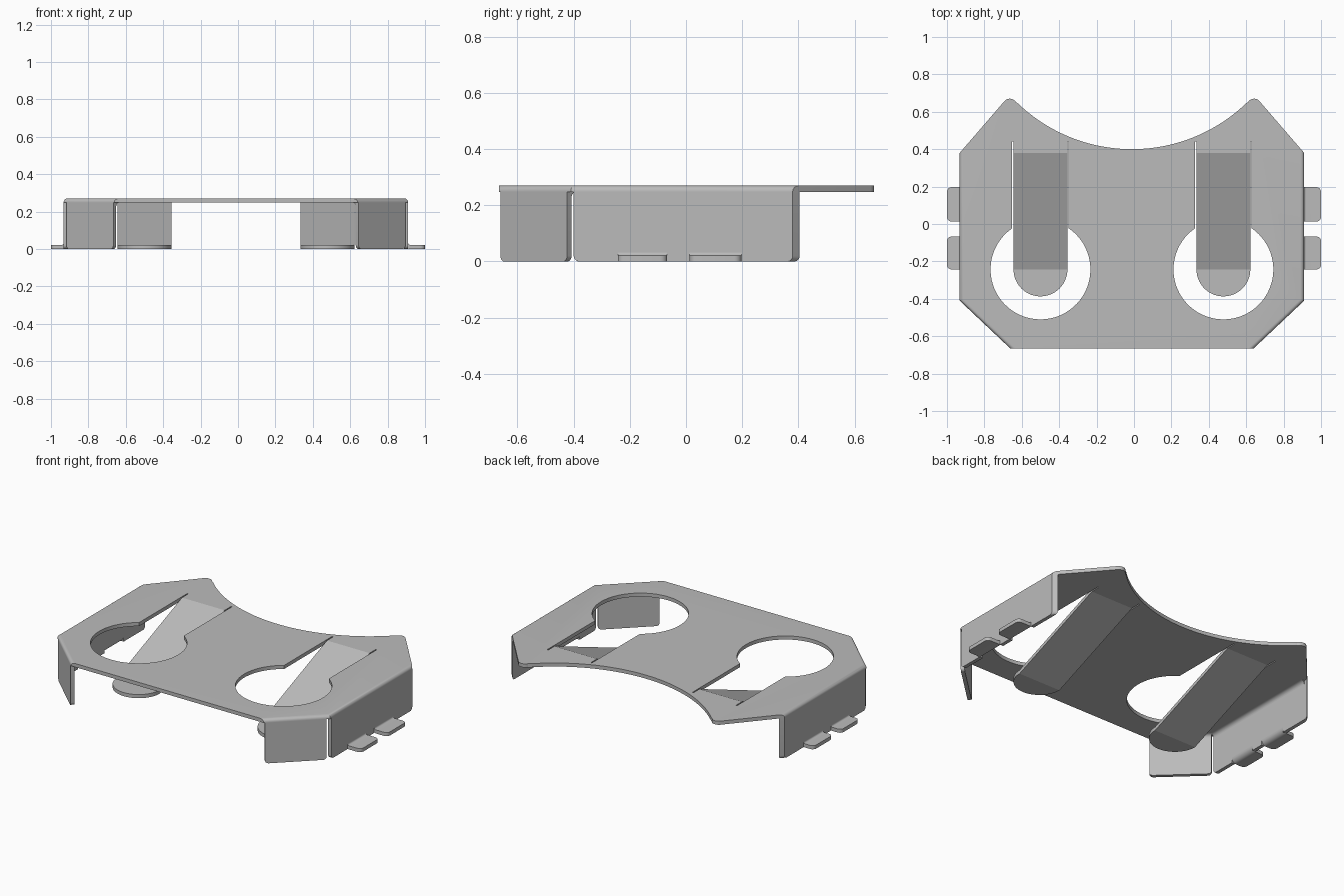
import bpy, bmesh, math
from mathutils import Vector as V

if "Cube" in bpy.data.objects:
    bpy.data.objects.remove(bpy.data.objects["Cube"], do_unlink=True)

CX, TOP, T = -0.011, 0.27, 0.022      # symmetry line, top height, sheet thickness
UNDER = TOP - T

metal = bpy.data.materials.new("grey metal")
metal.use_nodes = True
GREY = (0.5, 0.5, 0.5, 1)
metal.diffuse_color = GREY
metal.node_tree.nodes["Principled BSDF"].inputs["Base Color"].default_value = GREY


def arc(cx, cy, r, a0, a1, n):
    steps = [math.radians(a0 + (a1 - a0) * i / n) for i in range(n + 1)]
    return [(cx + r * math.cos(a), cy + r * math.sin(a)) for a in steps]


def finish(name, bm):
    bmesh.ops.recalc_face_normals(bm, faces=bm.faces)
    mesh = bpy.data.meshes.new(name)
    bm.to_mesh(mesh)
    bm.free()
    mesh.materials.append(metal)
    ob = bpy.data.objects.new(name, mesh)
    bpy.context.collection.objects.link(ob)
    return ob


def smooth(ob):
    bpy.ops.object.select_all(action='DESELECT')
    ob.select_set(True)
    bpy.context.view_layer.objects.active = ob
    bpy.ops.object.shade_smooth_by_angle(angle=math.radians(20))


def solid(points, offset):
    """Extrude a planar outline by an offset vector."""
    bm = bmesh.new()
    face = bm.faces.new([bm.verts.new(p) for p in points])
    ext = bmesh.ops.extrude_face_region(bm, geom=[face], use_keep_orig=True)
    bmesh.ops.translate(bm, vec=offset, verts=[g for g in ext["geom"] if isinstance(g, bmesh.types.BMVert)])
    bmesh.ops.recalc_face_normals(bm, faces=bm.faces)
    return bm


# Top plate: half outline mirrored, with rolled edges over the walls
half = [(0.651, -0.665), (0.921, -0.41), (0.921, 0.38)]
half += arc(0.653, 0.632, 0.038, 40, 150, 10)
R = 0.882
reach = math.degrees(math.asin(0.61 / R))
half += arc(0, 0.40 + R, R, -90 + reach, -90, 24)
outline = half + [(-x, y) for x, y in reversed(half[:-1])]
bm = solid([(CX + x, y, UNDER) for x, y in outline], V((0, 0, T)))
rolled = []
for e in bm.edges:
    a, b = (v.co for v in e.verts)
    same_side = (a.x - CX) * (b.x - CX) > 0
    if same_side and min(a.z, b.z) > TOP - 0.001 and max(a.y, b.y) < 0.39:
        rolled.append(e)
bmesh.ops.bevel(bm, geom=rolled, offset=0.02, segments=6, profile=0.5, affect='EDGES')
plate = finish("top_plate", bm)

# Keyhole openings
HOLE_X, HOLE_Y, HOLE_R, SLOT = 0.489, -0.243, 0.267, 0.151
a0 = math.degrees(math.acos(SLOT / HOLE_R))
for s in (-1, 1):
    key = arc(0, HOLE_Y, HOLE_R, 180 - a0, 360 + a0, 56) + [(SLOT, 0.44), (-SLOT, 0.44)]
    cutter = finish("cutter", solid([(CX + s * HOLE_X + x, y, 0.2) for x, y in key], V((0, 0, 0.15))))
    cutter.hide_render = True
    mod = plate.modifiers.new("keyhole", 'BOOLEAN')
    mod.operation, mod.solver, mod.object = 'DIFFERENCE', 'EXACT', cutter
    bpy.context.view_layer.objects.active = plate
    bpy.ops.object.modifier_apply(modifier=mod.name)
    bpy.data.objects.remove(cutter, do_unlink=True)
smooth(plate)


def wall(name, s, start, end, outline, skew=0):
    """Upright sheet along a plan edge; outline is (distance along, height)."""
    along = (V(end) - V(start)).normalized()
    d = V((s * along.x, along.y, 0))
    inward = V((-s * along.y, along.x, 0))
    base = V((CX + s * start[0], start[1], 0))
    bm = solid([base + d * u + V((0, 0, z)) for u, z in outline], inward * T)
    us = [u for u, z in outline]
    for v in bm.verts:      # slant the rear end to follow the plate
        rel = v.co - base
        if rel.dot(inward) > T / 2 and rel.dot(d) > max(us) - 0.03:
            v.co += d * skew
    smooth(finish(name, bm))
    # concave bend where the wall meets the plate
    bend = [(T, UNDER + 0.001)] + arc(T + 0.022, UNDER - 0.022, 0.022, 180, 90, 5)
    pts = [base + d * min(us) + inward * i + V((0, 0, z)) for i, z in bend]
    smooth(finish(name + "_bend", solid(pts, d * (max(us) - min(us)))))


TABS = [(-0.243, -0.067), (0.013, 0.197)]
C, LIP = 0.02, 0.032
for s, side, tab_len in ((1, "left", 0.09), (-1, "right", 0.068)):
    # Angled front wall
    p, q = half[0], half[1]
    u0, u1 = 0.006, (V(q) - V(p)).length - 0.02
    shape = [(u1, UNDER), (u0, UNDER)] + arc(u0 + C, C, C, 180, 270, 5) + arc(u1 - C, C, C, 270, 360, 5)
    wall(side + "_front_wall", s, p, q, shape)

    # Side wall, notched above the tabs
    p, q = (0.921, -0.40), (0.921, 0.38)
    u1 = q[1] - p[1]
    shape = [(u1, UNDER), (0, UNDER)] + arc(C, C, C, 180, 270, 5)
    for a, b in TABS:
        a, b = a - p[1], b - p[1]
        shape += [(a, 0), (a, LIP), (b, LIP), (b, 0)]
    shape += arc(u1 - C, C, C, 270, 360, 5)
    wall(side + "_side_wall", s, p, q, shape, skew=0.025)

    # Solder tabs bent outward from the side wall
    inner = LIP - T
    profile = arc(inner, LIP, LIP, 180, 270, 6) + [(tab_len, 0), (tab_len, T)]
    profile += arc(inner, LIP, inner, 270, 180, 6)
    for (a, b), place in zip(TABS, ("front", "rear")):
        bm = solid([(CX + s * (0.921 + x), a, z) for x, z in profile], V((0, b - a, 0)))
        tip = CX + s * (0.921 + tab_len)
        corners = [e for e in bm.edges if all(abs(v.co.x - tip) < 1e-4 for v in e.verts)
                   and abs(e.verts[0].co.y - e.verts[1].co.y) < 1e-4]
        bmesh.ops.bevel(bm, geom=corners, offset=0.025, segments=5, profile=0.5, affect='EDGES')
        smooth(finish(f"{side}_{place}_tab", bm))

    # Sloping contact tongue with a flat round tip
    W, TIP_Y = 0.144, -0.243
    sections = [(0.44, TOP, W), (0.38, TOP, W)]
    sections += [(TIP_Y - W * math.sin(t), T, W * math.cos(t))
                 for t in (math.radians(89 * i / 14) for i in range(15))]
    bm = bmesh.new()
    rings = []
    for y, z, w in sections:
        x = CX + s * HOLE_X
        rings.append([bm.verts.new(c) for c in
                      ((x - w, y, z), (x + w, y, z), (x + w, y, z - T), (x - w, y, z - T))])
    for r0, r1 in zip(rings, rings[1:]):
        for i in range(4):
            j = (i + 1) % 4
            bm.faces.new((r0[i], r0[j], r1[j], r1[i]))
    bm.faces.new(rings[0])
    bm.faces.new(rings[-1])
    smooth(finish(side + "_contact_tongue", bm))
